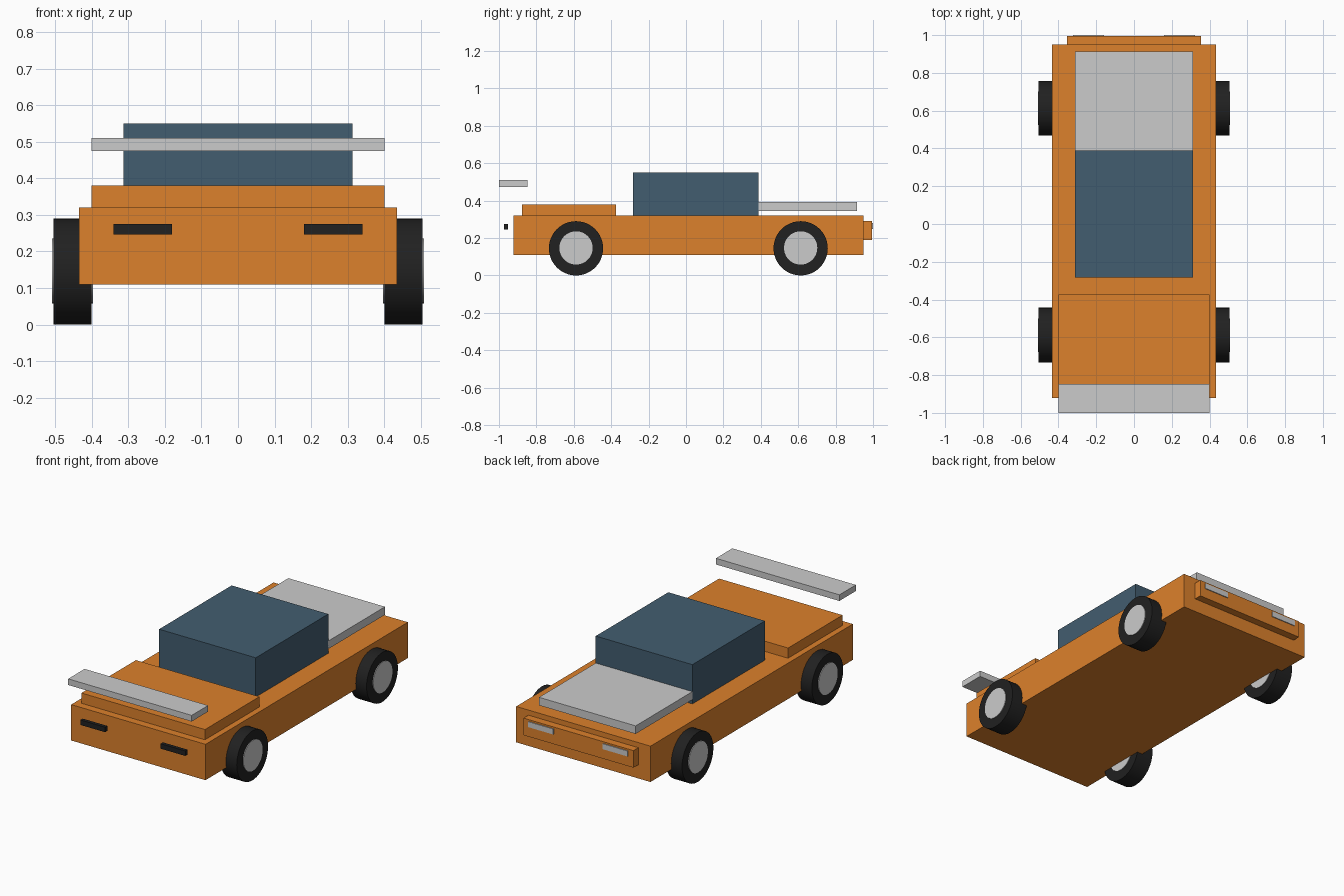
import bpy, bmesh, math
from mathutils import Matrix

if "Cube" in bpy.data.objects:
    bpy.data.objects.remove(bpy.data.objects["Cube"])


def material(name, rgb):
    m = bpy.data.materials.new(name)
    m.diffuse_color = (*rgb, 1)
    m.use_nodes = True
    m.node_tree.nodes["Principled BSDF"].inputs["Base Color"].default_value = m.diffuse_color
    return m


ORANGE = material("orange_paint", (0.72, 0.22, 0.025))
GLASS = material("blue_glass", (0.055, 0.11, 0.16))
BLACK = material("black_rubber", (0.015, 0.015, 0.015))


def finish(name, bm, mat):
    mesh = bpy.data.meshes.new(name)
    bm.to_mesh(mesh)
    bm.free()
    ob = bpy.data.objects.new(name, mesh)
    bpy.context.collection.objects.link(ob)
    if mat:
        mesh.materials.append(mat)
    return ob


def box(name, xs, ys, zs, mat=None):
    bm = bmesh.new()
    spans = (xs, ys, zs)
    centre = [(a + b) / 2 for a, b in spans]
    size = [b - a for a, b in spans]
    bmesh.ops.create_cube(bm, size=1, matrix=Matrix.Translation(centre) @ Matrix.Diagonal((*size, 1)))
    return finish(name, bm, mat)


def disc(name, x0, x1, y, z, r, mat=None):
    bm = bmesh.new()
    place = Matrix.Translation(((x0 + x1) / 2, y, z)) @ Matrix.Rotation(math.pi / 2, 4, 'Y')
    bmesh.ops.create_cone(bm, cap_ends=True, segments=48, radius1=r, radius2=r,
                          depth=abs(x1 - x0), matrix=place)
    ob = finish(name, bm, mat)
    bpy.ops.object.select_all(action='DESELECT')
    ob.select_set(True)
    bpy.context.view_layer.objects.active = ob
    bpy.ops.object.shade_smooth_by_angle(angle=math.radians(30))
    return ob


# Body, decks and cabin
box("body", (-0.435, 0.435), (-0.922, 0.95), (0.11, 0.32), ORANGE)
box("front_deck", (-0.40, 0.40), (-0.877, -0.373), (0.32, 0.38), ORANGE)
box("cabin", (-0.313, 0.313), (-0.283, 0.388), (0.32, 0.55), GLASS)
box("rear_panel", (-0.313, 0.313), (0.385, 0.913), (0.345, 0.392))

# Floating wing and rear bumper
box("wing", (-0.40, 0.40), (-1.0, -0.848), (0.474, 0.51))
box("bumper", (-0.356, 0.356), (0.95, 0.995), (0.19, 0.29), ORANGE)

for side, s in (("left", -1), ("right", 1)):
    # Lamps
    box(f"front_lamp_{side}", sorted((0.18 * s, 0.34 * s)), (-0.973, -0.952), (0.246, 0.275), BLACK)
    box(f"rear_lamp_{side}", sorted((0.16 * s, 0.322 * s)), (0.98, 1.0), (0.248, 0.28))
    # Wheels with hubs running through them
    for end, y in (("front", -0.588), ("rear", 0.613)):
        disc(f"tyre_{end}_{side}", 0.40 * s, 0.505 * s, y, 0.145, 0.145, BLACK)
        disc(f"hub_{end}_{side}", 0.397 * s, 0.509 * s, y, 0.147, 0.089)
